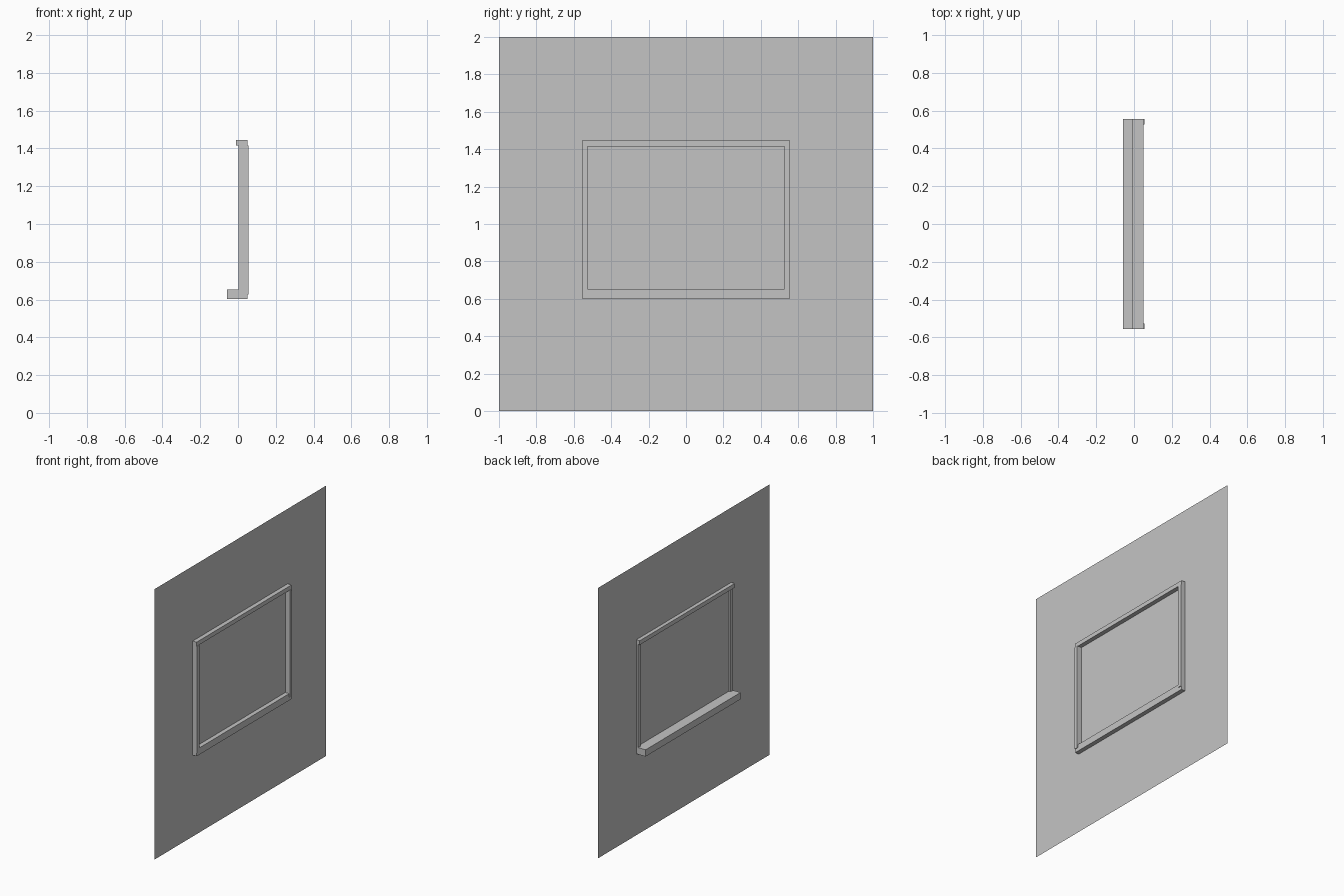
import bpy
import bmesh
from mathutils import Vector

# Remove the default cube
cube = bpy.data.objects.get("Cube")
if cube:
    bpy.data.objects.remove(cube, do_unlink=True)

# Single grey paint
grey = bpy.data.materials.new("plain_grey")
grey.use_nodes = True
colour = (0.55, 0.55, 0.55, 1.0)
grey.diffuse_color = colour
grey.node_tree.nodes["Principled BSDF"].inputs["Base Color"].default_value = colour


def add_object(name, bm):
    mesh = bpy.data.meshes.new(name)
    bm.to_mesh(mesh)
    bm.free()
    mesh.materials.append(grey)
    obj = bpy.data.objects.new(name, mesh)
    bpy.context.collection.objects.link(obj)
    return obj


def box(name, low, high):
    low, high = Vector(low), Vector(high)
    bm = bmesh.new()
    bmesh.ops.create_cube(bm, size=1)
    bmesh.ops.scale(bm, vec=high - low, verts=bm.verts)
    bmesh.ops.translate(bm, vec=(low + high) / 2, verts=bm.verts)
    return add_object(name, bm)


HALF = 0.555       # half width of the frame
SILL_TOP = 0.652
HEAD_BOTTOM = 1.415

# Thin wall panel, a single sheet
bm = bmesh.new()
corners = [(-1, 0), (1, 0), (1, 2), (-1, 2)]
bm.faces.new([bm.verts.new((0.018, y, z)) for y, z in corners])
add_object("wall_panel", bm)

# Deep sill and slim head rail passing through the wall
box("window_sill", (-0.058, -HALF, 0.602), (0.05, HALF, SILL_TOP))
box("head_rail", (-0.01, -HALF, HEAD_BOTTOM), (0.05, HALF, 1.446))

# Side jambs, lapping over the front of the sill
for side, name in ((-1, "right_jamb"), (1, "left_jamb")):
    ys = sorted((side * HALF, side * (HALF - 0.028)))
    box(name, (0.003, ys[0], 0.628), (0.055, ys[1], HEAD_BOTTOM))
